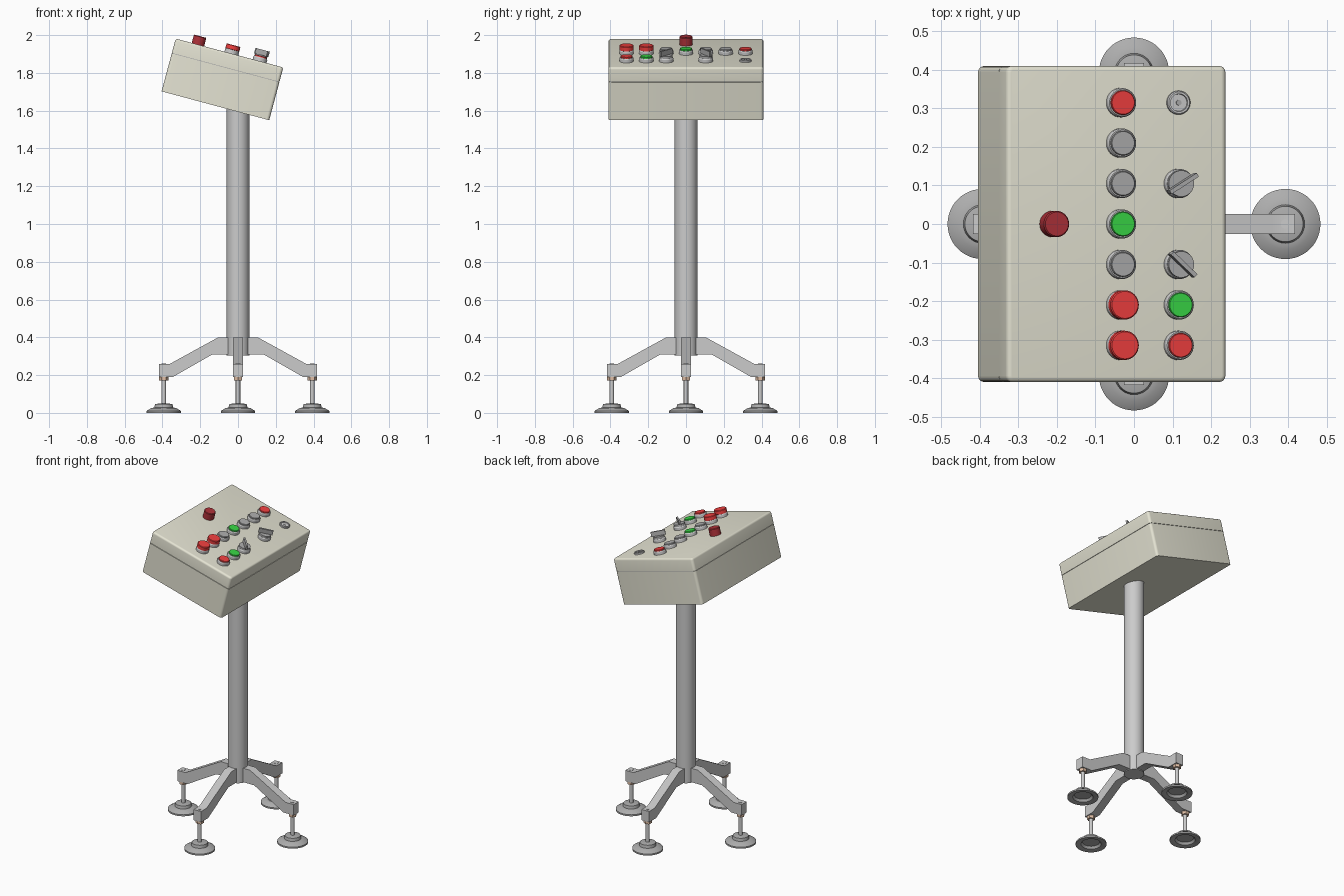
import bpy, bmesh
from math import radians, sin, cos, pi
from mathutils import Matrix

if "Cube" in bpy.data.objects:
    bpy.data.objects.remove(bpy.data.objects["Cube"])


def material(name, rgb):
    m = bpy.data.materials.new(name)
    m.diffuse_color = (*rgb, 1)
    m.use_nodes = True
    m.node_tree.nodes["Principled BSDF"].inputs["Base Color"].default_value = m.diffuse_color
    return m


BEIGE = material("beige", (0.78, 0.77, 0.65))
STEEL = material("steel", (0.60, 0.60, 0.60))
DARK = material("dark_grey", (0.42, 0.42, 0.42))
LIGHT = material("light_grey", (0.72, 0.72, 0.70))
COPPER = material("copper", (0.75, 0.52, 0.38))
RED = material("red", (0.88, 0.05, 0.05))
MAROON = material("dark_red", (0.42, 0.03, 0.04))
GREEN = material("green", (0.04, 0.68, 0.06))


def finish(name, bm, mat, matrix=Matrix()):
    bmesh.ops.recalc_face_normals(bm, faces=bm.faces)
    me = bpy.data.meshes.new(name)
    bm.to_mesh(me)
    bm.free()
    me.polygons.foreach_set("use_smooth", [True] * len(me.polygons))
    me.set_sharp_from_angle(angle=radians(30))
    me.materials.append(mat)
    ob = bpy.data.objects.new(name, me)
    ob.matrix_world = matrix
    bpy.context.collection.objects.link(ob)
    return ob


def lathe(name, profile, mat, matrix=Matrix(), n=32):
    """Revolve (radius, z) points round z and cap both ends."""
    bm = bmesh.new()
    rings = [[bm.verts.new((r * cos(2 * pi * i / n), r * sin(2 * pi * i / n), z))
              for i in range(n)] for r, z in profile]
    for a, b in zip(rings, rings[1:]):
        for i in range(n):
            j = (i + 1) % n
            bm.faces.new((a[i], a[j], b[j], b[i]))
    bm.faces.new(rings[0][::-1])
    bm.faces.new(rings[-1])
    return finish(name, bm, mat, matrix)


def box(name, size, z0, mat, matrix=Matrix(), corner=0, top=0):
    """Box standing on z0, optionally rounding upright edges and top rim."""
    bm = bmesh.new()
    bmesh.ops.create_cube(bm, size=1)
    bmesh.ops.scale(bm, vec=size, verts=bm.verts)
    bmesh.ops.translate(bm, vec=(0, 0, z0 + size[2] / 2), verts=bm.verts)
    if corner:
        up = [e for e in bm.edges if abs(e.verts[0].co.z - e.verts[1].co.z) > 1e-4]
        bmesh.ops.bevel(bm, geom=up, offset=corner, segments=5, profile=0.5, affect='EDGES')
    if top:
        zt = z0 + size[2] - 1e-4
        rim = [e for e in bm.edges if all(v.co.z > zt for v in e.verts)]
        bmesh.ops.bevel(bm, geom=rim, offset=top, segments=4, profile=0.5, affect='EDGES')
    return finish(name, bm, mat, matrix)


# Column
lathe("column", [(0.06, 0.305), (0.06, 1.64)], STEEL, n=48)

# Four legs, each with a levelling foot
LEG = [(0.03, 0.40), (0.105, 0.40), (0.36, 0.26), (0.418, 0.26),
       (0.418, 0.19), (0.345, 0.19), (0.135, 0.31), (0.03, 0.31)]
FOOT = [(0.05, 0.018), (0.06, 0.004), (0.075, 0.0), (0.091, 0.0), (0.091, 0.010),
        (0.066, 0.026), (0.05, 0.028), (0.046, 0.046), (0.025, 0.05)]
for k in range(4):
    turn = Matrix.Rotation(k * pi / 2, 4, 'Z')
    bm = bmesh.new()
    face = bm.faces.new([bm.verts.new((x, -0.0265, z)) for x, z in LEG])
    out = bmesh.ops.extrude_face_region(bm, geom=[face])
    bmesh.ops.translate(bm, vec=(0, 0.053, 0),
                        verts=[g for g in out["geom"] if isinstance(g, bmesh.types.BMVert)])
    finish(f"leg_{k}", bm, STEEL, turn)
    at = turn @ Matrix.Translation((0.393, 0, 0))
    lathe(f"foot_pad_{k}", FOOT, DARK, at, 48)
    lathe(f"foot_stem_{k}", [(0.012, 0.04), (0.012, 0.262)], LIGHT, at, 20)
    lathe(f"foot_nut_{k}", [(0.024, 0.171), (0.024, 0.191)], COPPER, at, 6)

# Tilted cabinet; local z = 0 is its top surface
PANEL = Matrix.Translation((-0.045, 0, 1.905)) @ Matrix.Rotation(radians(15), 4, 'Y')
box("cabinet_body", (0.59, 0.82, 0.208), -0.289, BEIGE, PANEL, 0.016)
box("lid_seal", (0.582, 0.812, 0.006), -0.083, DARK, PANEL, 0.014)
box("cabinet_lid", (0.59, 0.82, 0.078), -0.078, BEIGE, PANEL, 0.016, 0.012)


def spot(u, y):
    return PANEL @ Matrix.Translation((u, y, 0))


def collar(name, at):
    lathe(name + "_collar", [(0.038, -0.002), (0.038, 0.016), (0.035, 0.021)], LIGHT, at)


def push_button(name, u, y, mat):
    at = spot(u, y)
    collar(name, at)
    lathe(name + "_cap", [(0.032, 0.018), (0.032, 0.027), (0.030, 0.029)], mat, at)


def mushroom_button(name, u, y, mat):
    at = spot(u, y)
    collar(name, at)
    lathe(name + "_head", [(0.030, 0.018), (0.038, 0.022), (0.038, 0.043), (0.035, 0.046)], mat, at)


def selector(name, u, y, angle):
    at = spot(u, y)
    collar(name, at)
    lathe(name + "_base", [(0.034, 0.018), (0.034, 0.034)], DARK, at)
    box(name + "_handle", (0.086, 0.011, 0.03), 0.032, DARK,
        at @ Matrix.Rotation(radians(angle), 4, 'Z'))


# Middle column of buttons
MID, NEAR = 0.01, 0.165
for i, (y, mat) in enumerate([(0.315, RED), (0.21, DARK), (0.105, DARK), (0, GREEN), (-0.105, DARK)]):
    push_button(f"middle_button_{i}", MID, y, mat)
for i, y in enumerate((-0.21, -0.315)):
    mushroom_button(f"stop_button_{i}", MID, y, RED)

# Near column: buttons, rotary selectors and key lock
push_button("near_green_button", NEAR, -0.21, GREEN)
push_button("near_red_button", NEAR, -0.315, RED)
selector("selector_a", NEAR, 0.105, 32)
selector("selector_b", NEAR, -0.105, -43)
lock = spot(NEAR, 0.315)
lathe("lock_ring", [(0.031, -0.002), (0.031, 0.008), (0.028, 0.011), (0.023, 0.011), (0.022, 0.006)],
      LIGHT, lock)
lathe("lock_core", [(0.007, 0.004), (0.007, 0.009)], DARK, lock, 16)

# Dark red beacon at the far edge
lathe("beacon", [(0.034, -0.002), (0.034, 0.042), (0.031, 0.046)], MAROON, spot(-0.173, 0))
